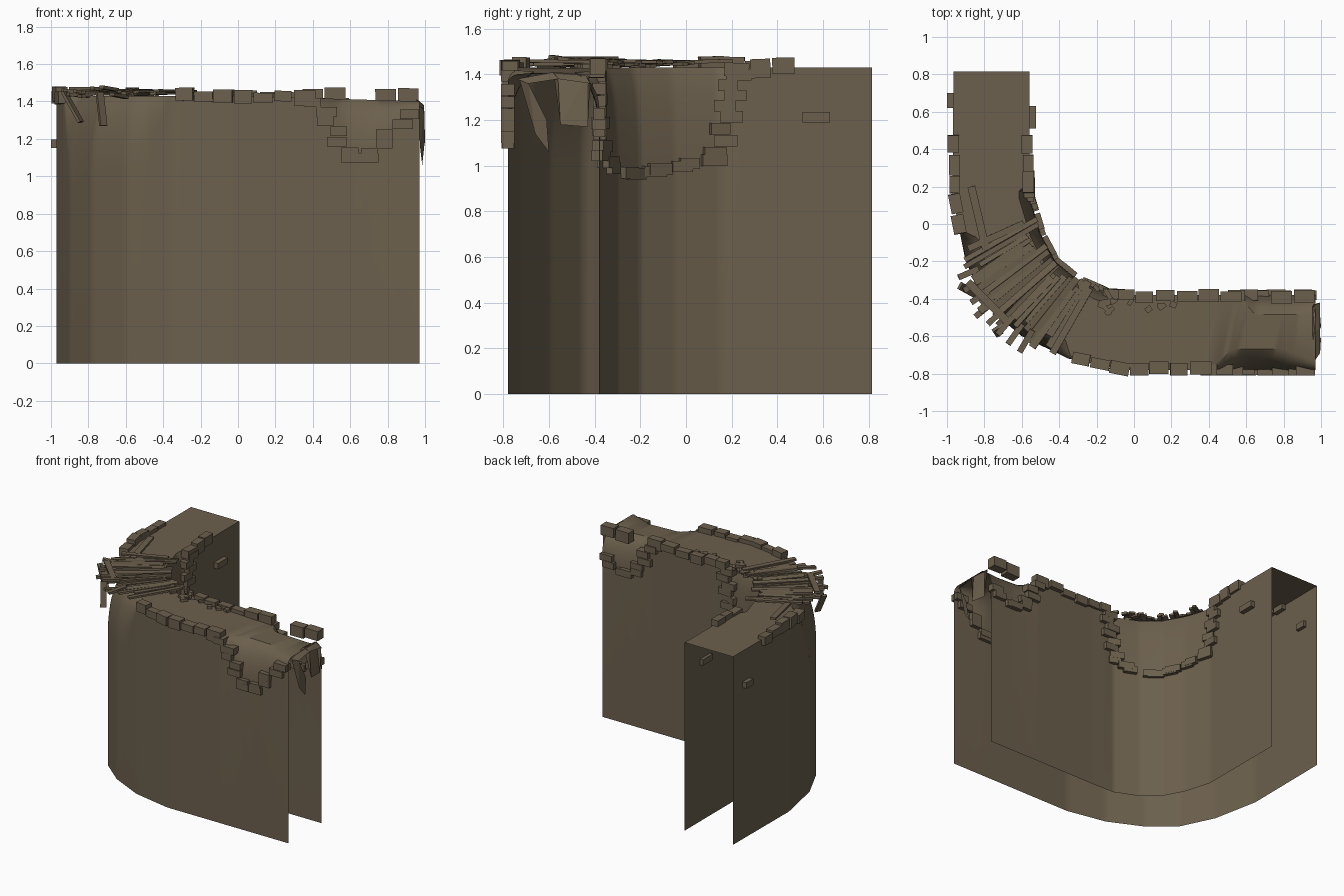
import bpy, bmesh, math, random
from mathutils import Vector, Matrix

if "Cube" in bpy.data.objects:
    bpy.data.objects.remove(bpy.data.objects["Cube"])

random.seed(4)
R = random.uniform
TOP = 1.43

stone = bpy.data.materials.new("weathered stone brown")
stone.diffuse_color = (0.15, 0.117, 0.074, 1)
stone.use_nodes = True
stone.node_tree.nodes["Principled BSDF"].inputs["Base Color"].default_value = stone.diffuse_color

# Plan of the wall: matching outer and inner paths
OUTER = [(-.965, .815), (-.97, .15), (-.90, -.20), (-.78, -.45), (-.60, -.60), (-.35, -.72), (-.05, -.78), (.97, -.78)]
INNER = [(-.56, .815), (-.56, .15), (-.50, -.05), (-.42, -.20), (-.30, -.30), (-.13, -.375), (.05, -.38), (.97, -.38)]
SEGS = [24, 12, 10, 8, 10, 10, 36]

# Lower edges of the broken areas, as (distance along path, height)
OUT_CORNER = [(.85, 1.42), (1.03, .91), (1.10, .91), (1.36, 1.03), (1.65, 1.04), (1.83, 1.42)]
OUT_END = [(2.57, 1.42), (2.67, 1.27), (2.76, 1.10), (2.87, 1.10), (2.99, 1.25), (3.14, 1.36)]
IN_CORNER = [(.60, 1.42), (.63, 1.24), (.68, 1.03), (.90, .99), (1.10, .96), (1.30, 1.0), (1.38, 1.06), (1.45, 1.42)]
IN_END = [(2.07, 1.42), (2.18, 1.20), (2.28, 1.14), (2.37, 1.16), (2.49, 1.25)]


def at(path, s):
    """Point and tangent at a distance along a path."""
    pts = [Vector(p) for p in path]
    for a, b in zip(pts, pts[1:]):
        d = (b - a).length
        if s <= d or b is pts[-1]:
            return a + (b - a) * (s / d), (b - a).normalized()
        s -= d


def edge_height(profile, s):
    for (a, za), (b, zb) in zip(profile, profile[1:]):
        if a <= s <= b:
            return za + (zb - za) * (s - a) / (b - a)
    return 1.42


def finish(bm, name, smooth=False):
    me = bpy.data.meshes.new(name)
    bm.to_mesh(me)
    bm.free()
    me.materials.append(stone)
    ob = bpy.data.objects.new(name, me)
    bpy.context.collection.objects.link(ob)
    if smooth:
        bpy.context.view_layer.objects.active = ob
        ob.select_set(True)
        bpy.ops.object.shade_smooth_by_angle(angle=math.radians(32))
        ob.select_set(False)
    return ob


def box(bm, c, direction, size, roll=0):
    """Box with its long side along a direction."""
    q = Vector(direction).to_track_quat('X', 'Z')
    m = Matrix.Translation(c) @ q.to_matrix().to_4x4() @ Matrix.Rotation(roll, 4, 'X') @ Matrix.Diagonal((*size, 1))
    bmesh.ops.create_cube(bm, size=1, matrix=m)


def side(path, patches, sign):
    """Columns of wall points; broken areas curve inward above their lower edge."""
    cols, dist = [], 0
    for k, n in enumerate(SEGS):
        a, b = Vector(path[k]), Vector(path[k + 1])
        length = (b - a).length
        for i in range(n + (k == len(SEGS) - 1)):
            s = dist + length * i / n
            p, _ = at(path, s)
            t = (at(path, s + .04)[0] - at(path, max(s - .04, 0))[0]).normalized()
            nrm = Vector((-t.y, t.x)) * sign
            zb, depth = 1.42, 0
            for prof, dep in patches:
                h = edge_height(prof, s)
                if h < zb:
                    zb, depth = h, dep * min(1, (TOP - h) / .2)
            col = [(p.x, p.y, 0), (p.x, p.y, zb)]
            for j in range(1, 9):
                f = j / 8
                q = p + nrm * depth * (1 - math.sqrt(1 - (f * .98) ** 2))
                col.append((q.x, q.y, zb + (TOP - zb) * f - .03 * max(0, p.x) * f))
            cols.append(col)
        dist += length
    return cols


# Wall shell: outer face, top and inner face, open below and at both ends
bm = bmesh.new()
outer = side(OUTER, [(OUT_CORNER, .12), (OUT_END, .14)], 1)
inner = side(INNER, [(IN_CORNER, .07), (IN_END, .13)], -1)
grid = [[bm.verts.new(p) for p in a + b[::-1]] for a, b in zip(outer, inner)]
for a, b in zip(grid, grid[1:]):
    for j in range(len(a) - 1):
        bm.faces.new((a[j], b[j], b[j + 1], a[j + 1]))
finish(bm, "wall_shell", True)


def rim(bm, path, s0, s1, sign):
    s = s0
    while s < s1 - .04:
        ln = R(.085, .115)
        p, t = at(path, s + ln / 2)
        p = p + Vector((-t.y, t.x)) * sign * R(0, .012)
        h = R(.05, .085)
        box(bm, (p.x, p.y, TOP + R(-.012, .012)), (t.x, t.y, R(-.04, .04)), (ln, R(.055, .07), h))
        s += ln + R(.002, .015)


def border(bm, path, prof):
    """Stepped bricks following the lower edge of a broken area."""
    k = 0
    for (a, za), (b, zb) in zip(prof, prof[1:]):
        n = max(1, math.ceil(max(abs(zb - za) / .058, (b - a) / .10)))
        for i in range(n):
            f = (i + .5) / n
            p, t = at(path, a + (b - a) * f + (.02 if k % 2 else -.02))
            box(bm, (p.x, p.y, za + (zb - za) * f), (t.x, t.y, 0), (R(.085, .115), R(.05, .06), .05))
            k += 1


# Rim bricks along the top edges
bm = bmesh.new()
rim(bm, OUTER, .34, .88, 1)
rim(bm, OUTER, 1.83, 2.60, 1)
rim(bm, INNER, .34, .64, -1)
rim(bm, INNER, 1.43, 2.10, -1)
rim(bm, INNER, 2.25, 2.48, -1)
finish(bm, "rim_bricks")

# Bricks round the broken areas
bm = bmesh.new()
border(bm, OUTER, OUT_END)
border(bm, INNER, IN_END)
border(bm, INNER, IN_CORNER)
finish(bm, "broken_edge_bricks")

# Single bricks standing out from the left arm
bm = bmesh.new()
box(bm, (-.555, .57, 1.212), (0, 1, 0), (.12, .06, .045))
box(bm, (-.97, .66, 1.175), (0, 1, 0), (.08, .06, .045))
finish(bm, "loose_wall_bricks")

# Planks fanned over the corner
bm = bmesh.new()
N = 22
for i in range(N):
    f = i / (N - 1)
    a = at(INNER, .78 + .50 * f)[0]
    b = at(OUTER, .97 + .75 * f)[0]
    d = (b - a).normalized()
    a = a + d * R(-.02, .08)
    b = b + d * (R(-.08, .03) + (.06 if .25 < f < .6 else 0))
    z = 1.44 + R(0, .018)
    box(bm, (*((a + b) / 2), z), (d.x + R(-.04, .04), d.y + R(-.04, .04), R(-.03, .03)),
        ((b - a).length, R(.025, .042), .014), R(-.2, .2))
# Short ends sticking out, long cross planks and hanging planks
for i in range(8):
    c = at(OUTER, 1.08 + .07 * i)[0]
    box(bm, (c.x - .01, c.y - .01, R(1.43, 1.47)), (-.8 + .05 * i, -.35 - .06 * i, R(-.15, .15)), (R(.1, .15), .032, .018))
for p, q in [((-.87, .20, 1.46), (-.79, -.14, 1.45)), ((-.89, -.31, 1.47), (-.68, -.52, 1.47)),
             ((-.93, -.33, 1.45), (-.84, -.38, 1.29)), ((-.74, -.56, 1.45), (-.72, -.59, 1.27))]:
    p, q = Vector(p), Vector(q)
    box(bm, (p + q) / 2, q - p, ((q - p).length, .042, .016))
finish(bm, "corner_planks")

# Rubble by the inner edge
bm = bmesh.new()
for i in range(14):
    p, t = at(INNER, R(1.2, 1.75))
    box(bm, (p.x + R(-.02, .02), p.y - R(0, .09), TOP + .006), (R(-1, 1), R(-1, 1), 0), (R(.03, .06), R(.02, .04), .02))
finish(bm, "top_rubble")

# Ragged plaster pieces curling over the open right end
bm = bmesh.new()
for pts in ([(.96, -.73, 1.38), (.995, -.69, 1.36), (1.0, -.61, 1.20), (.985, -.60, 1.06), (.975, -.66, 1.14)],
            [(.96, -.58, 1.41), (.995, -.56, 1.38), (1.0, -.55, 1.18), (.99, -.43, 1.17), (.995, -.42, 1.36), (.96, -.43, 1.40)],
            [(.96, -.74, 1.38), (.995, -.69, 1.36), (.995, -.56, 1.38), (.995, -.42, 1.36), (.955, -.44, 1.40), (.955, -.58, 1.41)]):
    bm.faces.new([bm.verts.new(p) for p in pts])
bmesh.ops.triangulate(bm, faces=bm.faces[:])
finish(bm, "end_shards")
